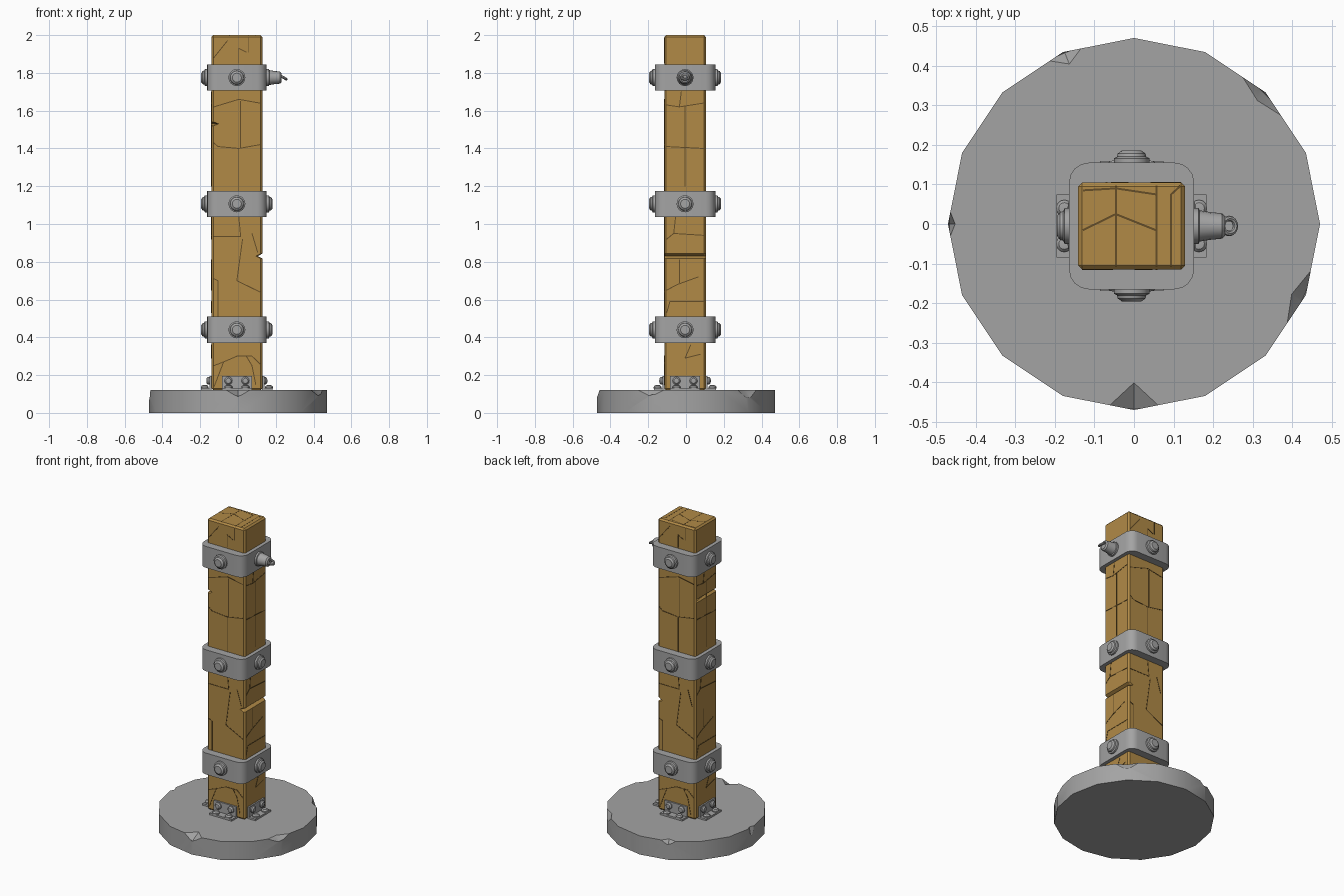
import bpy, bmesh, math
from mathutils import Matrix, Vector

if "Cube" in bpy.data.objects:
    bpy.data.objects.remove(bpy.data.objects["Cube"])


def material(name, color):
    m = bpy.data.materials.new(name)
    m.use_nodes = True
    m.diffuse_color = (*color, 1)
    m.node_tree.nodes["Principled BSDF"].inputs["Base Color"].default_value = (*color, 1)
    return m


WOOD = material("warm wood", (0.44, 0.255, 0.062))
CRACK = material("dark crack", (0.13, 0.075, 0.02))
METAL = material("grey metal", (0.37, 0.37, 0.37))

CENTRE = Vector((-0.006, -0.005, 0))
HALF_X, HALF_Y, TOP, FLOOR = 0.135, 0.11, 2.0, 0.12
BAND_X, BAND_Y = 0.158, 0.16
BAND_HEIGHTS = (0.44, 1.107, 1.775)


def finish(name, bm, mat, smooth=False):
    bmesh.ops.recalc_face_normals(bm, faces=bm.faces)
    me = bpy.data.meshes.new(name)
    bm.to_mesh(me)
    bm.free()
    me.materials.append(mat)
    ob = bpy.data.objects.new(name, me)
    bpy.context.collection.objects.link(ob)
    bpy.ops.object.select_all(action="DESELECT")
    ob.select_set(True)
    bpy.context.view_layer.objects.active = ob
    if smooth:
        bpy.ops.object.shade_smooth_by_angle(angle=math.radians(35))
    return ob


def box(bm, frame, centre, size):
    m = frame @ Matrix.Translation(centre) @ Matrix.Diagonal((*size, 1))
    bmesh.ops.create_cube(bm, size=1, matrix=m)


def side(index, distance):
    """Frame on one side of the post: x along the face, -y outward, z up."""
    turn = Matrix.Rotation(index * math.pi / 2, 4, "Z")
    return Matrix.Translation(CENTRE) @ turn @ Matrix.Translation((0, -distance, 0))


def lathe(bm, frame, profile, steps=16):
    """Turn (radius, height) points around the frame's z axis."""
    old = set(bm.verts)
    vs = [bm.verts.new((r, 0, h)) for r, h in profile]
    es = [bm.edges.new(pair) for pair in zip(vs, vs[1:])]
    bmesh.ops.spin(bm, geom=vs + es, cent=(0, 0, 0), axis=(0, 0, 1),
                   angle=math.tau, steps=steps, use_duplicate=False)
    new = [v for v in bm.verts if v not in old]
    bmesh.ops.transform(bm, matrix=frame, verts=new)
    bmesh.ops.remove_doubles(bm, verts=new, dist=0.0001)


def outward(frame, x, z):
    return frame @ Matrix.Translation((x, 0, z)) @ Matrix.Rotation(math.pi / 2, 4, "X")


def chip(bm, centre, size, angle):
    """Octahedron cutter with half sizes along its turned axes."""
    m = Matrix.Translation(centre) @ Matrix.Rotation(math.radians(angle), 4, "Z")
    vs = []
    for axis in range(3):
        for sign in (-1, 1):
            p = Vector((0, 0, 0))
            p[axis] = sign * size[axis]
            vs.append(bm.verts.new(m @ p))
    bmesh.ops.convex_hull(bm, input=vs)


# Round stone foot with chipped rim
bm = bmesh.new()
bmesh.ops.create_cone(bm, cap_ends=True, segments=16, radius1=0.47, radius2=0.47, depth=FLOOR,
                      matrix=Matrix.Translation((0, 0, FLOOR / 2)))
base = finish("base_disc", bm, METAL)
bm = bmesh.new()
for angle, size in ((-90, (0.065, 0.07, 0.035)), (-24, (0.03, 0.11, 0.03)),
                    (45, (0.025, 0.11, 0.045)), (112, (0.03, 0.05, 0.025)),
                    (180, (0.014, 0.035, 0.07))):
    a = math.radians(angle)
    chip(bm, (0.466 * math.cos(a), 0.466 * math.sin(a), FLOOR), size, angle)
cutter = finish("cutter", bm, METAL)
cutter.hide_render = True
mod = base.modifiers.new("chips", "BOOLEAN")
mod.operation, mod.solver, mod.object = "DIFFERENCE", "EXACT", cutter
bpy.ops.object.select_all(action="DESELECT")
base.select_set(True)
bpy.context.view_layer.objects.active = base
bpy.ops.object.modifier_apply(modifier=mod.name)
bpy.data.objects.remove(cutter)
bpy.ops.object.shade_smooth_by_angle(angle=math.radians(28))

# Square wooden post with bevelled edges
bm = bmesh.new()
box(bm, Matrix.Translation(CENTRE), (0, 0, (TOP + FLOOR) / 2),
    (2 * HALF_X, 2 * HALF_Y, TOP - FLOOR))
bmesh.ops.bevel(bm, geom=bm.edges[:], offset=0.01, segments=1, affect="EDGES")


def notch(z, height, depth, chosen):
    """Cut three loops around the post and push the chosen middle corners in."""
    for level in (z - height / 2, z, z + height / 2):
        bmesh.ops.bisect_plane(bm, geom=bm.verts[:] + bm.edges[:] + bm.faces[:],
                               plane_co=(0, 0, level), plane_no=(0, 0, 1))
    for v in bm.verts:
        if abs(v.co.z - z) < 0.001 and chosen(v.co):
            v.co.x += depth


notch(0.83, 0.026, -0.025, lambda p: p.x > 0)
notch(1.53, 0.022, 0.03, lambda p: p.x < 0 and p.y < 0)
finish("post", bm, WOOD)

# Crack lines, as thin strips on the faces
WIDE_CRACKS = [
    [(-.14, 1.62), (.01, 1.66), (.13, 1.64)], [(.02, 1.65), (.02, 1.4)],
    [(-.14, 1.43), (-.1, 1.41), (.01, 1.4), (.13, 1.42)], [(.01, 1.4), (.01, 1.17)],
    [(-.14, .935), (.02, .935), (.01, 1.04)], [(.03, .92), (0, .7), (.13, .64)],
    [(-.14, .71), (-.1, .7), (-.1, .5)], [(.08, .95), (.11, .85)],
    [(-.13, .25), (-.07, .27), (0, .3), (.08, .3), (.13, .26)],
    [(-.07, .27), (-.12, .14)], [(.05, .3), (.08, .25), (.1, .15)],
    [(-.13, 1.88), (-.05, 1.97)], [(.01, 1.85), (.01, 1.93), (.05, 1.91)],
    [(.063, 1.985), (.063, 1.91)],
]
NARROW_CRACKS = [
    [(-.02, 1.7), (-.03, 1.62)], [(-.11, 1.63), (-.03, 1.62), (.1, 1.64)],
    [(0, 1.62), (0, 1.2)], [(-.11, 1.41), (.1, 1.4)],
    [(-.05, 1.04), (-.06, .95)], [(-.11, .92), (-.06, .95), (.1, .94)],
    [(-.03, .81), (-.03, .69)], [(-.11, .65), (-.04, .68), (.07, .72)],
    [(-.11, .53), (-.08, .59), (.1, .59)], [(.03, .36), (0, .29), (.08, .31)],
]
TOP_CRACKS = [
    [(-.04, .1), (-.04, -.03), (.06, .01)], [(-.13, .01), (-.04, -.03), (-.04, -.1)],
    [(-.13, -.09), (-.04, -.095), (.06, -.08)], [(.1, .1), (.1, -.08), (.13, -.1)],
    [(.063, .1), (.063, -.1)],
]


def strips(bm, frame, lines, limit, width=0.005):
    """Lay strips along lines in the frame's xz plane, facing its -y."""
    for line in lines:
        pts = [Vector((max(-limit, min(limit, x)), 0, z)) for x, z in line]
        for a, b in zip(pts, pts[1:]):
            d = b - a
            turn = Matrix.Rotation(-math.atan2(d.z, d.x), 4, "Y")
            box(bm, frame @ Matrix.Translation((a + b) / 2) @ turn, (0, 0, 0),
                (d.length + width / 2, 0.003, width))


bm = bmesh.new()
for i in range(4):
    lines, dist, half = ((NARROW_CRACKS, HALF_X, HALF_Y) if i % 2
                         else (WIDE_CRACKS, HALF_Y, HALF_X))
    strips(bm, side(i, dist), lines, half - 0.013)
lid = (Matrix.Translation(CENTRE + Vector((0, 0, TOP - 0.001)))
       @ Matrix.Rotation(-math.pi / 2, 4, "X"))
strips(bm, lid, [[(x, -y) for x, y in line] for line in TOP_CRACKS], HALF_X - 0.013)
finish("wood_cracks", bm, CRACK)

# Metal bands with rounded corners, and their round bolts
BOLT = [(0.045, -0.01), (0.045, 0.011), (0.037, 0.015), (0.035, 0.023), (0.024, 0.031), (0, 0.031)]
for n, z in enumerate(BAND_HEIGHTS):
    bm = bmesh.new()
    box(bm, Matrix.Translation(CENTRE), (0, 0, z), (2 * BAND_X, 2 * BAND_Y, 0.138))
    upright = [e for e in bm.edges if abs(e.verts[0].co.z - e.verts[1].co.z) > 0.1]
    bmesh.ops.bevel(bm, geom=upright, offset=0.05, segments=4, profile=0.5, affect="EDGES")
    finish(f"band_{n + 1}", bm, METAL, True)
    bm = bmesh.new()
    for i in range(4):
        lathe(bm, outward(side(i, BAND_X if i % 2 else BAND_Y), 0, z), BOLT)
    finish(f"band_bolts_{n + 1}", bm, METAL, True)

# Tapered peg and ring on the top band
bm = bmesh.new()
lathe(bm, outward(side(1, BAND_X), 0, BAND_HEIGHTS[2]),
      [(0.04, 0.01), (0.035, 0.04), (0.032, 0.07), (0.024, 0.078), (0, 0.078)])
finish("ring_peg", bm, METAL, True)
bpy.ops.mesh.primitive_torus_add(major_radius=0.019, minor_radius=0.007, major_segments=16,
                                 minor_segments=8, location=(0.24, -0.005, 1.776),
                                 rotation=(0, math.radians(30), 0))
ring = bpy.context.object
ring.name = "ring"
ring.data.materials.append(METAL)
bpy.ops.object.shade_smooth_by_angle()

# Angle brackets holding the post to the foot
STUD = [(0.021, 0), (0.021, 0.008), (0.014, 0.016), (0, 0.018)]
bm = bmesh.new()
studs = bmesh.new()
for i in range(4):
    f = side(i, HALF_X if i % 2 else HALF_Y)
    box(bm, f, (0, -0.004, FLOOR + 0.038), (0.16, 0.012, 0.076))
    box(bm, f, (0, -0.027, FLOOR + 0.005), (0.16, 0.055, 0.012))
    for x in (-0.045, 0.045):
        lathe(studs, outward(f, x, FLOOR + 0.05) @ Matrix.Translation((0, 0, 0.009)), STUD, 12)
        lathe(studs, f @ Matrix.Translation((x, -0.035, FLOOR + 0.01)), STUD, 12)
finish("foot_brackets", bm, METAL)
finish("bracket_studs", studs, METAL, True)
